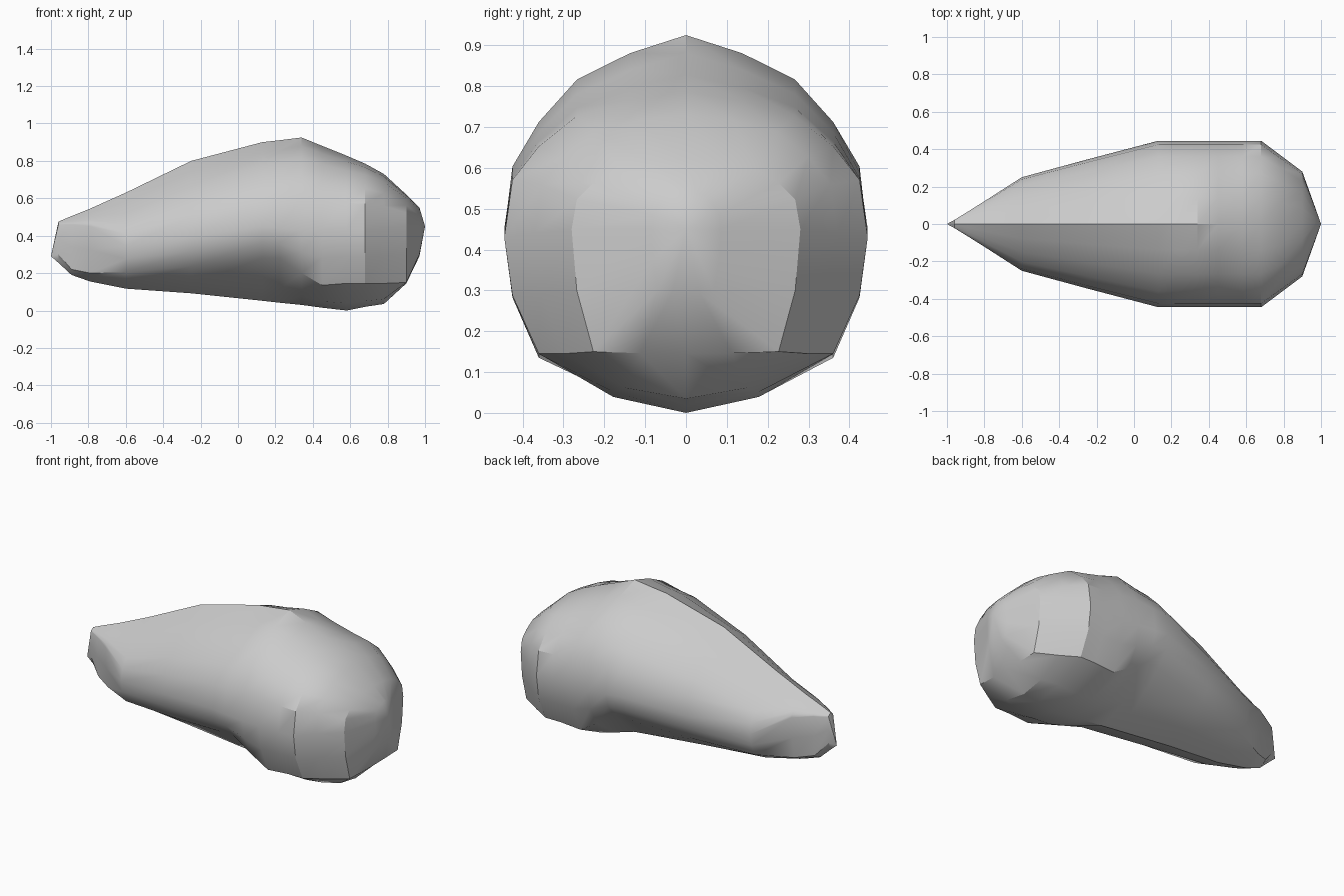
import bpy
import bmesh

cube = bpy.data.objects.get("Cube")
if cube:
    bpy.data.objects.remove(cube, do_unlink=True)

# Plain grey finish
grey = bpy.data.materials.new("plain_grey")
grey.use_nodes = True
colour = (0.6, 0.6, 0.6, 1)
grey.diffuse_color = colour
grey.node_tree.nodes["Principled BSDF"].inputs["Base Color"].default_value = colour

# Body stations: x, top, ridge height, crease height, bottom, half width, roundness
STATIONS = [
    (-0.96, 0.475, 0.46, 0.3, 0.255, 0.022, 0.3),
    (-0.89, 0.505, 0.46, 0.22, 0.19, 0.065, 0.3),
    (-0.79, 0.545, 0.45, 0.2, 0.155, 0.128, 0.4),
    (-0.6, 0.63, 0.345, 0.205, 0.117, 0.25, 0.6),
    (-0.25, 0.8, 0.395, 0.235, 0.092, 0.345, 0.75),
    (0.13, 0.9, 0.45, 0.28, 0.052, 0.445, 0.85),
    (0.22, 0.91, 0.44, 0.28, 0.042, 0.445, 0.9),
    (0.34, 0.925, 0.43, 0.2, 0.03, 0.445, 1),
    (0.45, 0.88, 0.43, 0.135, 0.015, 0.445, 1),
    (0.58, 0.828, 0.43, 0.145, 0.0, 0.445, 1.05),
    (0.68, 0.785, 0.43, 0.145, 0.02, 0.445, 1.15),
    (0.78, 0.73, 0.44, 0.145, 0.035, 0.37, 1.2),
    (0.9, 0.62, 0.45, 0.15, 0.145, 0.28, 1.25),
    (0.97, 0.55, 0.45, 0.3, 0.29, 0.085, 1),
]
# Upper half outline as fractions of width and height
UPPER = [(0.31, 0.91), (0.6, 0.78), (0.81, 0.57), (0.955, 0.35)]


def section(top, ridge, crease, bottom, width, roundness):
    """One side of a cross-section, from the crown down to the belly."""
    side = [(0, top)]
    for a, b in UPPER:
        rise = (1 - a) + (a + b - 1) * roundness
        side.append((width * a, ridge + (top - ridge) * rise))
    side += [(width, ridge), (width * 0.955, (ridge + crease) / 2), (width * 0.81, crease)]
    belly = 0.49 - 0.21 * roundness
    side += [(width * 0.4, bottom + (crease - bottom) * belly), (0, bottom)]
    return side


# Lofted body
bm = bmesh.new()
rings = []
for x, *shape in STATIONS:
    side = section(*shape)
    outline = side + [(-y, z) for y, z in side[-2:0:-1]]
    rings.append([bm.verts.new((x, y, z)) for y, z in outline])

count = len(rings[0])
for a, b in zip(rings, rings[1:]):
    for i in range(count):
        j = (i + 1) % count
        bm.faces.new((a[i], a[j], b[j], b[i]))

# Pointed tail tip and nose tip
for ring, tip in ((rings[0], (-1, 0, 0.29)), (rings[-1], (1, 0, 0.45))):
    point = bm.verts.new(tip)
    for i in range(count):
        bm.faces.new((ring[i], ring[(i + 1) % count], point))

bmesh.ops.recalc_face_normals(bm, faces=bm.faces[:])
mesh = bpy.data.meshes.new("body")
bm.to_mesh(mesh)
bm.free()
mesh.materials.append(grey)
body = bpy.data.objects.new("body", mesh)
bpy.context.collection.objects.link(body)

# Smooth surface with the strong creases kept
bpy.ops.object.select_all(action="DESELECT")
body.select_set(True)
bpy.context.view_layer.objects.active = body
bpy.ops.object.shade_smooth_by_angle(angle=0.5)
